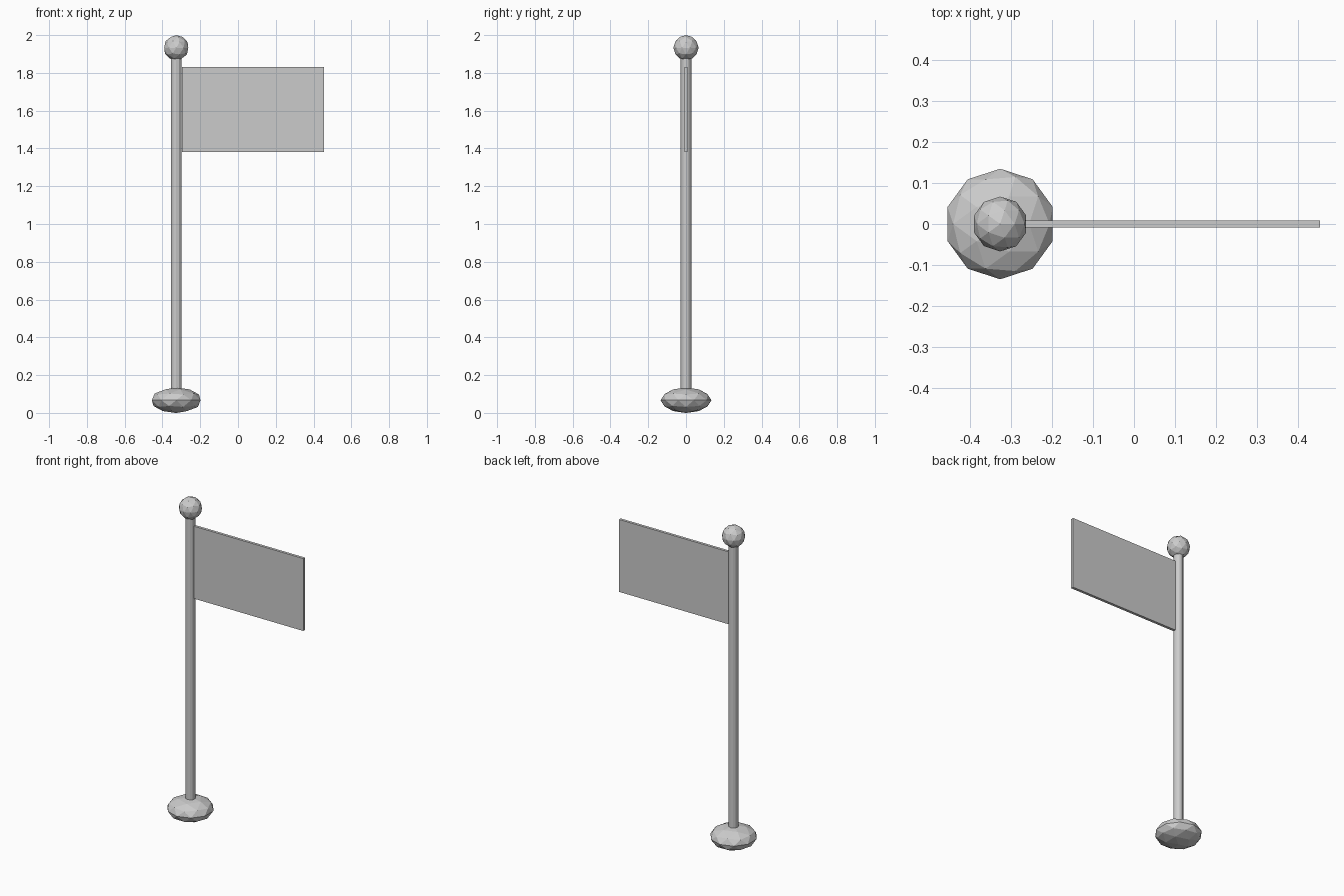
import bpy

# Remove the default cube
cube = bpy.data.objects.get("Cube")
if cube:
    bpy.data.objects.remove(cube, do_unlink=True)

POLE_X = -0.327

# One pale grey for everything
grey = bpy.data.materials.new("pale_grey")
grey.use_nodes = True
colour = (0.6, 0.6, 0.6, 1)
grey.diffuse_color = colour
grey.node_tree.nodes["Principled BSDF"].inputs["Base Color"].default_value = colour


def finish(name, scale=(1, 1, 1)):
    ob = bpy.context.object
    ob.name = name
    ob.scale = scale
    ob.data.materials.append(grey)
    return ob


# Squashed faceted base
bpy.ops.mesh.primitive_ico_sphere_add(subdivisions=2, radius=0.135, location=(POLE_X, 0, 0.067))
finish("base", (1, 1, 0.5))

# Tall slim pole
bpy.ops.mesh.primitive_cylinder_add(vertices=12, radius=0.028, depth=1.83, location=(POLE_X, 0, 0.98))
finish("pole")

# Faceted ball on top
bpy.ops.mesh.primitive_ico_sphere_add(subdivisions=2, radius=0.067, location=(POLE_X, 0, 1.933))
finish("finial")

# Flat rectangular flag
bpy.ops.mesh.primitive_cube_add(size=1, location=(0.079, 0, 1.605))
finish("flag", (0.752, 0.017, 0.45))
